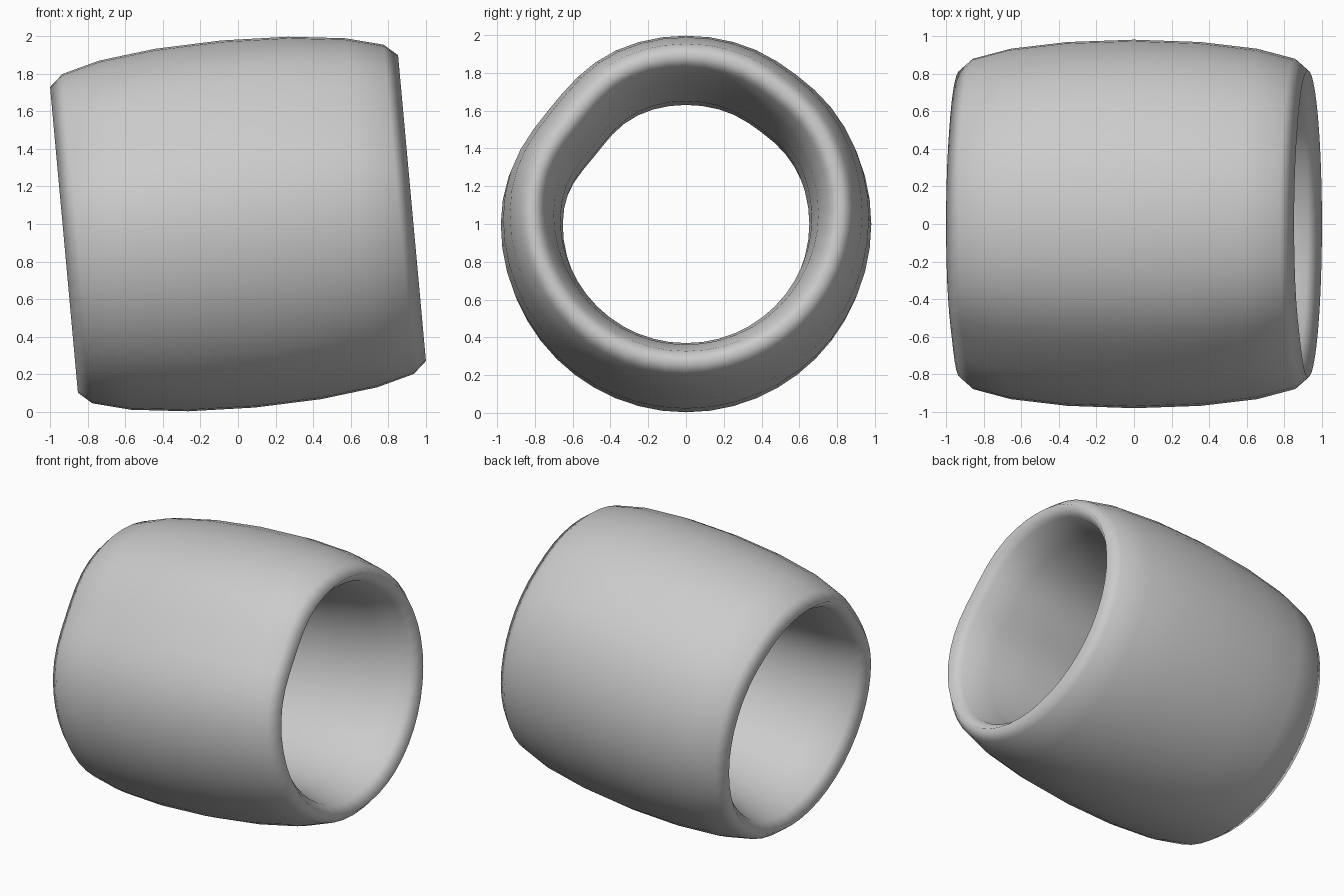
import bpy, bmesh
from math import sin, cos, pi, radians, exp
from mathutils import Matrix

if "Cube" in bpy.data.objects:
    bpy.data.objects.remove(bpy.data.objects["Cube"])

MAJOR, MINOR = 48, 16            # segments around the ring / around its cross-section
RADIUS, HALF_LEN, HALF_THICK = 0.817, 0.93, 0.164
TILT = radians(5.2)


def dent(angle):
    """Radial offset of the slightly worn upper side."""
    def bump(centre, width, depth):
        return depth * exp(-((angle - radians(centre)) / radians(width)) ** 2)
    return -bump(141, 19, 0.042) - bump(53, 12, 0.010)


# Ring: stretched oval cross-section swept around the x axis
bm = bmesh.new()
rings = []
for i in range(MAJOR):
    a = 2 * pi * i / MAJOR
    ring = []
    for j in range(MINOR):
        t = 2 * pi * j / MINOR
        r = RADIUS + HALF_THICK * sin(t) + dent(a)
        ring.append(bm.verts.new((HALF_LEN * cos(t), r * cos(a), r * sin(a))))
    rings.append(ring)
for i in range(MAJOR):
    p, q = rings[i], rings[(i + 1) % MAJOR]
    for j in range(MINOR):
        k = (j + 1) % MINOR
        bm.faces.new((p[j], q[j], q[k], p[k])).smooth = True
bmesh.ops.recalc_face_normals(bm, faces=bm.faces)

# Tilt the ring and stand it on the ground
bm.transform(Matrix.Translation((0, 0, 1)) @ Matrix.Rotation(-TILT, 4, 'Y'))
mesh = bpy.data.meshes.new("barrel_ring")
bm.to_mesh(mesh)
bm.free()
bpy.context.collection.objects.link(bpy.data.objects.new("barrel_ring", mesh))
